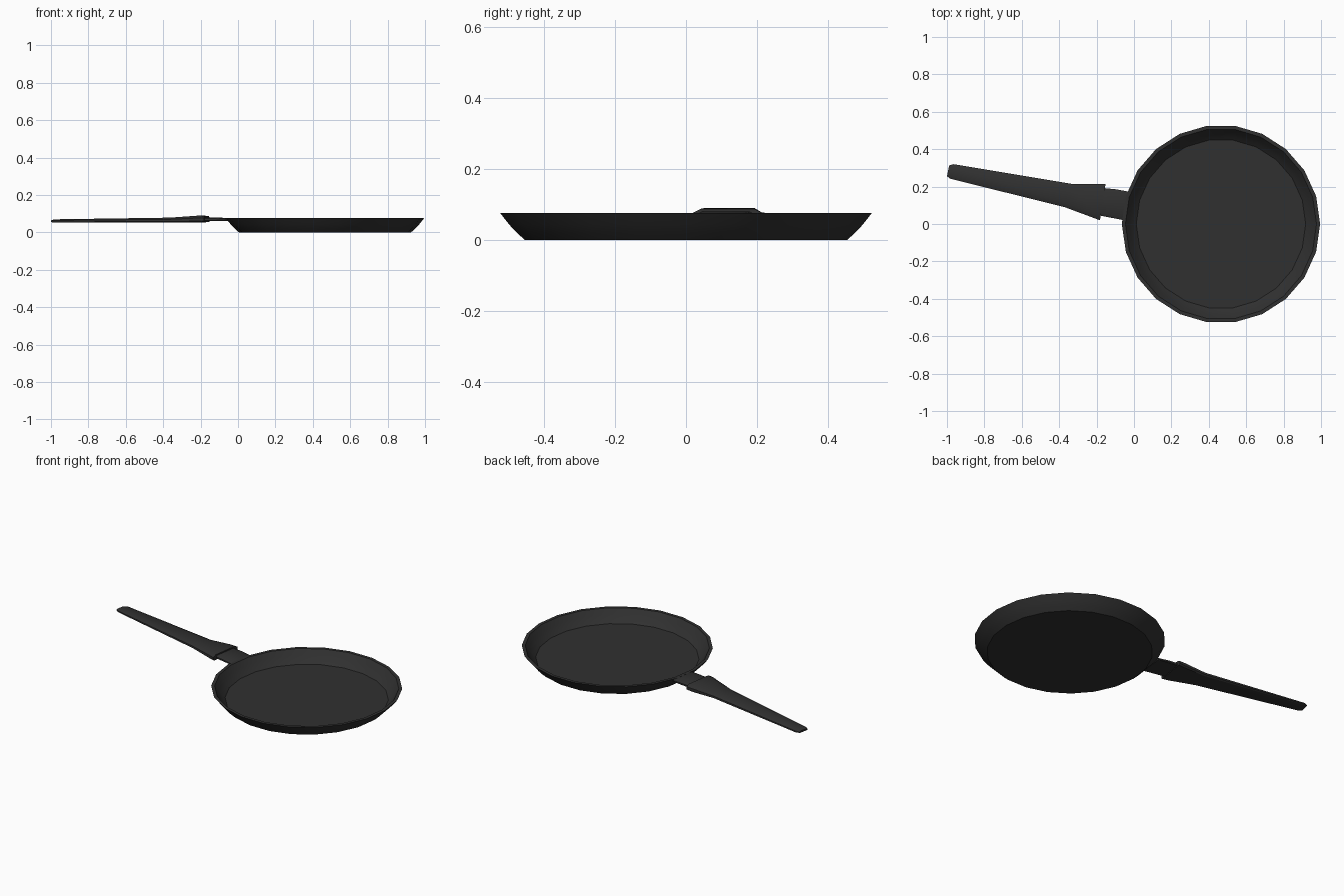
import bpy, bmesh, math
from mathutils import Vector

if "Cube" in bpy.data.objects:
    bpy.data.objects.remove(bpy.data.objects["Cube"])

mat = bpy.data.materials.new("charcoal black")
mat.diffuse_color = (0.03, 0.03, 0.03, 1)
mat.use_nodes = True
mat.node_tree.nodes["Principled BSDF"].inputs["Base Color"].default_value = mat.diffuse_color


def finish(bm, name):
    bmesh.ops.recalc_face_normals(bm, faces=bm.faces)
    me = bpy.data.meshes.new(name)
    bm.to_mesh(me)
    bm.free()
    ob = bpy.data.objects.new(name, me)
    bpy.context.collection.objects.link(ob)
    me.materials.append(mat)
    bpy.ops.object.select_all(action='DESELECT')
    ob.select_set(True)
    bpy.context.view_layer.objects.active = ob
    bpy.ops.object.shade_smooth_by_angle(angle=math.radians(30))
    return ob


def loft(rings, name):
    """Bridge closed rings of points and cap both ends."""
    bm = bmesh.new()
    rs = [[bm.verts.new(p) for p in r] for r in rings]
    for a, b in zip(rs, rs[1:]):
        for i in range(len(a)):
            j = (i + 1) % len(a)
            bm.faces.new((a[i], a[j], b[j], b[i]))
    bm.faces.new(rs[0])
    bm.faces.new(rs[-1])
    return finish(bm, name)


# pan: 22-sided profile from the underside, over the rim, to the cooking floor
def circle(r, z, n=22):
    return [(0.465 + r * math.cos(2 * math.pi * i / n),
             r * math.sin(2 * math.pi * i / n), z) for i in range(n)]


profile = [(0.46, 0), (0.483, 0.021), (0.504, 0.043), (0.53, 0.076),
           (0.511, 0.076), (0.49, 0.046), (0.472, 0.024), (0.453, 0.006)]
loft([circle(r, z) for r, z in profile], "pan_body")


# handle sections: lower and upper edge in plan, bottom and top height, bevel
def section(lo, hi, z0, z1, bev):
    lo, hi = Vector(lo), Vector(hi)
    d = (hi - lo).normalized() * bev
    zm = z0 + (z1 - z0) * 0.65
    zl = z0 + (z1 - z0) * 0.2
    pts = [(lo + d * 0.4, z0), (hi - d * 0.4, z0), (hi, zl), (hi, zm),
           (hi - d, z1), (lo + d, z1), (lo, zm), (lo, zl)]
    return [(p.x, p.y, z) for p, z in pts]


# grip
loft([section((-1.0, 0.255), (-0.988, 0.313), 0.055, 0.066, 0.012),
      section((-0.982, 0.242), (-0.967, 0.32), 0.053, 0.070, 0.014),
      section((-0.37, 0.09), (-0.335, 0.215), 0.053, 0.079, 0.022),
      section((-0.212, 0.031), (-0.185, 0.215), 0.053, 0.090, 0.022),
      section((-0.182, 0.02), (-0.152, 0.214), 0.056, 0.088, 0.022)],
     "handle_grip")

# bracket joining grip and rim
loft([section((-0.195, 0.048), (-0.172, 0.193), 0.060, 0.080, 0.012),
      section((-0.12, 0.033), (-0.1, 0.186), 0.061, 0.080, 0.012),
      section((-0.052, 0.02), (-0.033, 0.174), 0.060, 0.074, 0.012)],
     "handle_bracket")
